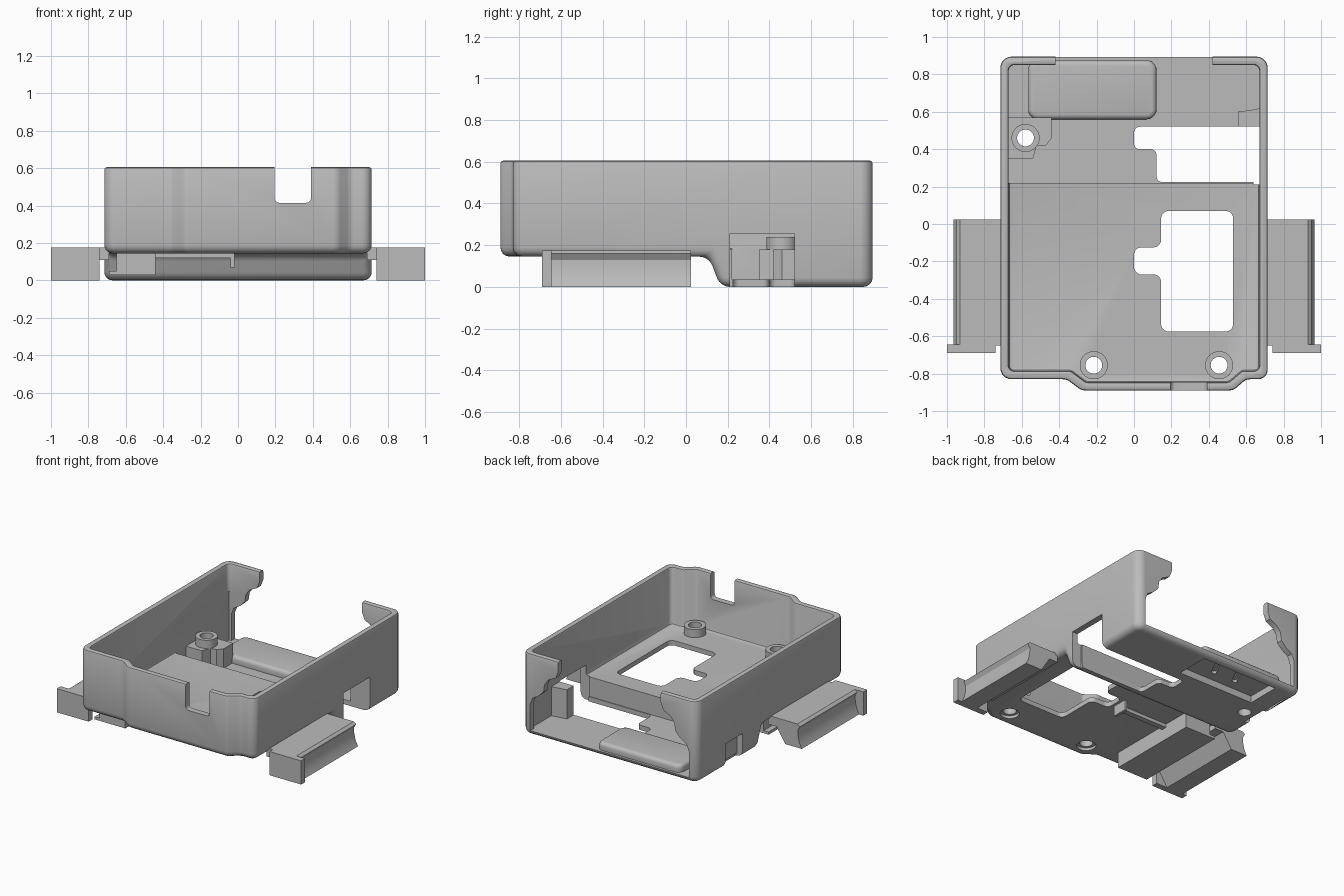
import bpy, bmesh, math
from mathutils import Vector

cube = bpy.data.objects.get("Cube")
if cube:
    bpy.data.objects.remove(cube, do_unlink=True)

GREY = (0.5, 0.5, 0.5, 1)
mat = bpy.data.materials.new("plain grey")
mat.use_nodes = True
mat.diffuse_color = GREY
mat.node_tree.nodes["Principled BSDF"].inputs["Base Color"].default_value = GREY


def rounded(points, radius, steps=5):
    """Round every corner of a polygon with a short arc."""
    out = []
    pts = [Vector(p) for p in points]
    for i, p in enumerate(pts):
        a, b = pts[i - 1] - p, pts[(i + 1) % len(pts)] - p
        half = a.angle(b) / 2
        cut = min(radius / math.tan(half), a.length * 0.45, b.length * 0.45)
        r = cut * math.tan(half)
        a.normalize()
        b.normalize()
        centre = p + (a + b).normalized() * (r / math.sin(half))
        start, end = p + a * cut - centre, p + b * cut - centre
        for k in range(steps + 1):
            v = start.lerp(end, k / steps).normalized() * r
            out.append(tuple(centre + v))
    return out


def prism(name, points, lo, hi, axis="z"):
    """Extrude a flat outline along one axis."""
    place = {"z": lambda p, t: (p[0], p[1], t),
             "x": lambda p, t: (t, p[0], p[1]),
             "y": lambda p, t: (p[0], t, p[1])}[axis]
    bm = bmesh.new()
    base = bm.faces.new([bm.verts.new(place(p, lo)) for p in points])
    geo = bmesh.ops.extrude_face_region(bm, geom=[base])["geom"]
    shift = Vector(place((0, 0), hi - lo))
    bmesh.ops.translate(bm, vec=shift, verts=[v for v in geo if isinstance(v, bmesh.types.BMVert)])
    bmesh.ops.recalc_face_normals(bm, faces=bm.faces)
    mesh = bpy.data.meshes.new(name)
    bm.to_mesh(mesh)
    bm.free()
    obj = bpy.data.objects.new(name, mesh)
    bpy.context.collection.objects.link(obj)
    return obj


def box(name, x, y, z):
    return prism(name, [(x[0], y[0]), (x[1], y[0]), (x[1], y[1]), (x[0], y[1])], *z)


def disc(name, x, y, r, lo, hi):
    ring = [(x + r * math.cos(math.tau * k / 32), y + r * math.sin(math.tau * k / 32)) for k in range(32)]
    return prism(name, ring, lo, hi)


def bake(obj):
    dg = bpy.context.evaluated_depsgraph_get()
    mesh = bpy.data.meshes.new_from_object(obj.evaluated_get(dg))
    obj.modifiers.clear()
    obj.data = mesh


def combine(obj, other, mode="DIFFERENCE"):
    mod = obj.modifiers.new("combine", "BOOLEAN")
    mod.operation, mod.solver, mod.object = mode, "EXACT", other
    bake(obj)
    bpy.data.objects.remove(other, do_unlink=True)


def bevel(obj, width, segments=3, angle=40):
    mod = obj.modifiers.new("bevel", "BEVEL")
    mod.width, mod.segments, mod.limit_method = width, segments, "ANGLE"
    mod.angle_limit = math.radians(angle)
    bake(obj)


def finish(obj):
    obj.data.materials.clear()
    obj.data.materials.append(mat)
    bpy.ops.object.select_all(action="DESELECT")
    obj.select_set(True)
    bpy.context.view_layer.objects.active = obj
    bpy.ops.object.shade_smooth_by_angle(angle=math.radians(32))


def plan(inset):
    i = inset
    return [(-0.715 + i, -0.83 + i), (-0.36 + i / 2, -0.83 + i), (-0.28 + i / 2, -0.89 + i),
            (0.53 - i / 2, -0.89 + i), (0.6 - i / 2, -0.83 + i), (0.715 - i, -0.83 + i),
            (0.715 - i, 0.895 - i), (-0.715 + i, 0.895 - i)]


# Shell: plan outline crossed with the stepped side profile, then trimmed level
shell = prism("case_shell", rounded(plan(0), 0.06), -0.1, 0.8)
side = [(-1, 0.145), (0.11, 0.145), (0.165, 0), (1, 0), (1, 0.8), (-1, 0.8)]
combine(shell, prism("side_cutter", side, -1, 1, "x"), "INTERSECT")
bevel(shell, 0.045, 4)
combine(shell, box("trim", (-1, 1), (-1, 1), (0.605, 1)))

# Cavity over the raised floor and the lower rear floor, with an eased rim
combine(shell, prism("cavity", rounded(plan(0.045), 0.03), 0.18, 0.9))
bevel(shell, 0.013, 2, 60)
combine(shell, box("rear_cavity", (-0.67, 0.67), (0.22, 0.85), (0.035, 0.4)))

# Rear opening, leaving hooked stubs at the corners
edge = [(0.42, 0.8), (0.42, 0.53), (0.44, 0.48), (0.5, 0.45), (0.53, 0.41), (0.54, 0.35),
        (0.58, 0.31), (0.63, 0.28), (0.65, 0.23), (0.65, 0.035)]
combine(shell, prism("rear_opening", edge + [(-x, z) for x, z in reversed(edge)], 0.83, 1, "y"))

# Front wall notch
notch = [(0.195, 0.415), (0.39, 0.415), (0.39, 0.9), (0.195, 0.9)]
combine(shell, prism("front_notch", rounded(notch, 0.025), -1, -0.8, "y"))

# Floor openings
window = [(0.145, -0.575), (0.53, -0.575), (0.53, 0.07), (0.145, 0.07),
          (0.145, -0.125), (0, -0.125), (0, -0.27), (0.145, -0.27)]
combine(shell, prism("floor_window", rounded(window, 0.04), 0, 0.4))
slot = [(0, 0.52), (0, 0.4), (0.12, 0.4), (0.12, 0.225), (0.67, 0.225), (0.67, 0.52)]
combine(shell, prism("rear_slot", rounded(slot, 0.03), -0.1, 0.12))

# Side wall openings: one into the slot, one shallow by the screw block
combine(shell, box("left_opening", (0.64, 0.9), (0.21, 0.52), (-0.1, 0.255)))
combine(shell, box("right_opening", (-0.9, -0.66), (0.36, 0.56), (-0.1, 0.175)))

# Recess under the rear pad
combine(shell, box("pad_recess", (-0.53, 0.09), (0.59, 0.84), (-0.1, 0.05)))

# Screw holes
screws = [(-0.215, -0.755), (0.455, -0.755), (-0.58, 0.46)]
for x, y in screws:
    combine(shell, disc("hole", x, y, 0.045, -0.1, 0.5))
for x, y in screws[:2]:
    combine(shell, disc("mouth", x, y, 0.065, 0, 0.165))
finish(shell)

# Standoff rings
for n, (x, y) in enumerate(screws):
    ring = disc("standoff_%d" % (n + 1), x, y, 0.075, 0.17, 0.24)
    combine(ring, disc("hole", x, y, 0.045, 0.1, 0.4))
    finish(ring)

# Rear screw block
block = prism("screw_block", [(-0.67, 0.57), (-0.44, 0.57), (-0.44, 0.46), (-0.47, 0.42),
                              (-0.52, 0.42), (-0.54, 0.35), (-0.67, 0.35)], 0.02, 0.18)
combine(block, disc("hole", -0.58, 0.46, 0.045, 0, 0.4))
finish(block)

# Corner post beside the rear slot
finish(prism("corner_post", [(0.555, 0.52), (0.68, 0.52), (0.68, 0.62), (0.63, 0.61), (0.555, 0.6)], 0.02, 0.25))

# Raised rear pad, hollow below, with slots in its roof
pad = prism("rear_pad", rounded([(-0.565, 0.56), (0.12, 0.56), (0.12, 0.875), (-0.565, 0.875)], 0.05),
            0.0, 0.09)
bevel(pad, 0.025)
combine(pad, box("hollow", (-0.53, 0.09), (0.59, 0.84), (-0.1, 0.05)))
for x in (-0.34, -0.16):
    combine(pad, prism("slot", rounded([(x, 0.66), (x + 0.04, 0.66), (x + 0.1, 0.78), (x + 0.06, 0.78)], 0.02),
                       0, 0.07))
finish(pad)

# Latch block and rib hanging under the raised floor
finish(box("latch_block", (-0.65, -0.44), (-0.69, 0.02), (0.05, 0.16)))
finish(box("latch_plate", (-0.69, -0.44), (-0.69, 0.02), (0.03, 0.05)))
finish(box("under_rib", (-0.45, -0.02), (-0.23, -0.19), (0.12, 0.16)))
finish(box("under_rib_end", (-0.04, -0.02), (-0.23, -0.12), (0.07, 0.16)))

# Side rails with end plates
rail = [(0.69, 0.11), (0.76, 0.11), (0.83, 0), (0.965, 0), (0.945, 0.04), (0.934, 0.09),
        (0.932, 0.13), (0.95, 0.16), (0.93, 0.175), (0.69, 0.175)]
for name, s in (("left", 1), ("right", -1)):
    finish(prism(name + "_rail", [(s * x, z) for x, z in rail], -0.65, 0.025, "y"))
    finish(box(name + "_rail_end", sorted((s * 0.74, s)), (-0.69, -0.645), (0, 0.175)))
